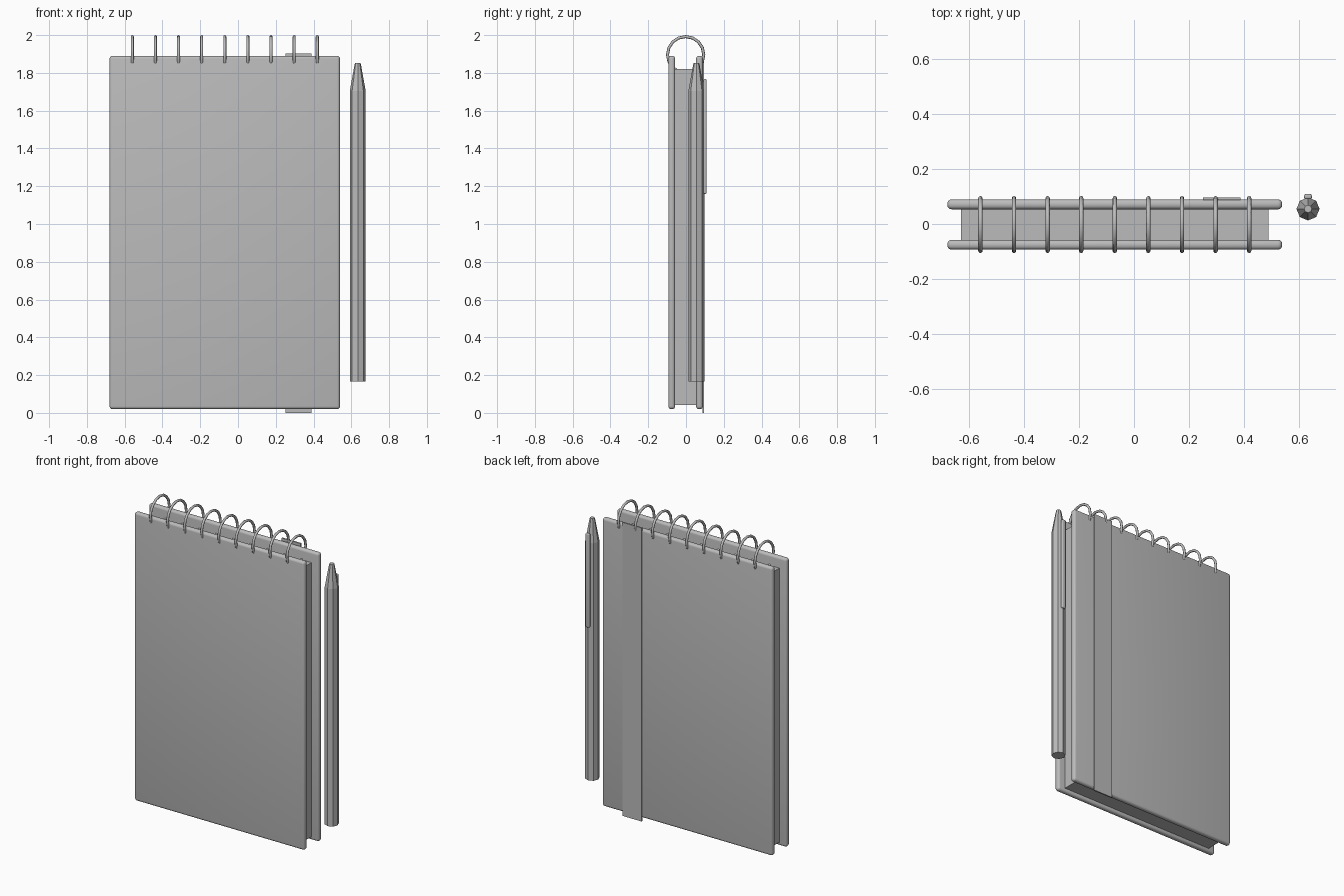
import bpy, bmesh, math
from mathutils import Matrix

cube = bpy.data.objects.get("Cube")
if cube:
    bpy.data.objects.remove(cube, do_unlink=True)

grey = bpy.data.materials.new("plain_grey")
grey.use_nodes = True
colour = (0.5, 0.5, 0.5, 1)
grey.diffuse_color = colour
grey.node_tree.nodes["Principled BSDF"].inputs["Base Color"].default_value = colour


def finish(name, bm, smooth=True):
    """Turn a bmesh into a named, coloured object."""
    bmesh.ops.recalc_face_normals(bm, faces=bm.faces)
    mesh = bpy.data.meshes.new(name)
    bm.to_mesh(mesh)
    bm.free()
    mesh.materials.append(grey)
    obj = bpy.data.objects.new(name, mesh)
    bpy.context.collection.objects.link(obj)
    if smooth:
        bpy.ops.object.select_all(action="DESELECT")
        obj.select_set(True)
        bpy.context.view_layer.objects.active = obj
        bpy.ops.object.shade_smooth_by_angle(angle=math.radians(35))
    return obj


def box(name, x, y, z, bevel=0):
    """Box from (min, max) ranges, with optional rounded edges."""
    bm = bmesh.new()
    spans = (x, y, z)
    centre = [(a + b) / 2 for a, b in spans]
    size = [b - a for a, b in spans]
    bmesh.ops.create_cube(bm, size=1, matrix=Matrix.Translation(centre) @ Matrix.Diagonal((*size, 1)))
    if bevel:
        bmesh.ops.bevel(bm, geom=bm.edges[:], offset=bevel, segments=4,
                        profile=0.5, affect="EDGES")
    return finish(name, bm, smooth=bool(bevel))


def lathe(name, profile, x, y, sides):
    """Capped solid of revolution about a vertical axis, from (radius, z) points."""
    bm = bmesh.new()
    rings = []
    for r, z in profile:
        rings.append([bm.verts.new((x + r * math.cos(i * math.tau / sides),
                                    y + r * math.sin(i * math.tau / sides), z))
                      for i in range(sides)])
    for low, high in zip(rings, rings[1:]):
        for i in range(sides):
            j = (i + 1) % sides
            bm.faces.new((low[i], low[j], high[j], high[i]))
    bm.faces.new(rings[0])
    bm.faces.new(rings[-1])
    return finish(name, bm, smooth=False)


# Notebook: two rounded covers around a page block
MID_X, MID_Y = -0.07, -0.002
for name, side in (("front_cover", -1), ("back_cover", 1)):
    y = MID_Y + side * 0.0735
    box(name, (MID_X - 0.61, MID_X + 0.61), (y - 0.018, y + 0.018), (0.02, 1.89), bevel=0.0155)
box("page_block", (MID_X - 0.56, MID_X + 0.56), (MID_Y - 0.056, MID_Y + 0.056), (0.043, 1.82))

# Elastic strap down the back cover
box("elastic_strap", (0.252, 0.388), (0.087, 0.096), (0, 1.903))

# Row of binding rings along the top edge
RINGS, SPACING = 9, 0.1224
for i in range(RINGS):
    bpy.ops.mesh.primitive_torus_add(
        major_radius=0.096, minor_radius=0.008, major_segments=16, minor_segments=8,
        location=(MID_X + (i - (RINGS - 1) / 2) * SPACING, MID_Y, 1.896),
        rotation=(0, math.pi / 2, 0))
    ring = bpy.context.object
    ring.name = f"binding_ring_{i + 1}"
    ring.data.materials.append(grey)
    bpy.ops.object.shade_smooth_by_angle(angle=math.radians(50))

# Pen: barrel, tapered tip and clip
PEN_X, PEN_Y = 0.634, 0.055
lathe("pen_barrel", [(0.042, 0.165), (0.042, 1.705)], PEN_X, PEN_Y, 8)
lathe("pen_tip", [(0.042, 1.705), (0.018, 1.838), (0.014, 1.853)], PEN_X, PEN_Y, 8)
box("pen_clip", (PEN_X - 0.014, PEN_X + 0.014), (0.091, 0.109), (1.16, 1.768), bevel=0.006)
